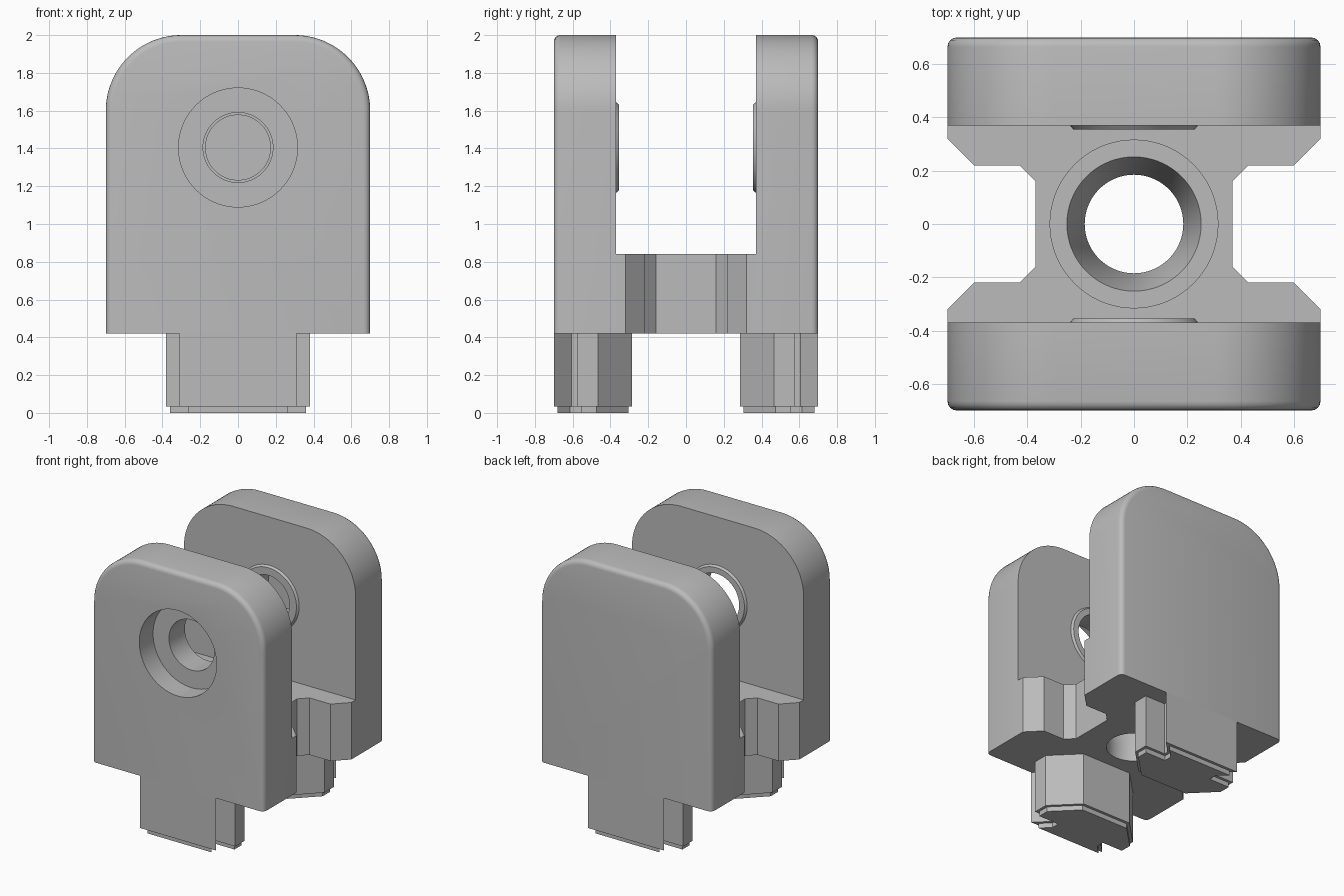
import bpy, bmesh, math
from mathutils import Vector

if "Cube" in bpy.data.objects:
    bpy.data.objects.remove(bpy.data.objects["Cube"], do_unlink=True)

COLOR = (0.5, 0.5, 0.5, 1)
grey = bpy.data.materials.new("light_grey")
grey.use_nodes = True
grey.diffuse_color = COLOR
bsdf = next(n for n in grey.node_tree.nodes if n.type == "BSDF_PRINCIPLED")
bsdf.inputs["Base Color"].default_value = COLOR


def make_object(name, bm):
    bmesh.ops.recalc_face_normals(bm, faces=bm.faces)
    mesh = bpy.data.meshes.new(name)
    bm.to_mesh(mesh)
    bm.free()
    mesh.materials.append(grey)
    obj = bpy.data.objects.new(name, mesh)
    bpy.context.collection.objects.link(obj)
    return obj


def activate(obj):
    bpy.ops.object.select_all(action="DESELECT")
    obj.select_set(True)
    bpy.context.view_layer.objects.active = obj


def prism(points, lo, hi, axis):
    """Extrude an outline along z (outline in xy) or y (outline in xz)."""
    bm = bmesh.new()
    place = lambda p, t: (p[0], p[1], t) if axis == "z" else (p[0], t, p[1])
    base = bm.faces.new([bm.verts.new(place(p, lo)) for p in points])
    ext = bmesh.ops.extrude_face_region(bm, geom=[base])
    move = Vector(place((0, 0), hi - lo))
    bmesh.ops.translate(bm, vec=move, verts=[v for v in ext["geom"] if isinstance(v, bmesh.types.BMVert)])
    return bm


def lathe(name, profile, axis, height=0.0, ring=False, sides=72):
    """Revolve (radius, offset) pairs around z, or around y at a height."""
    bm = bmesh.new()
    loops = []
    for r, t in profile:
        loop = []
        for i in range(sides):
            a = math.tau * i / sides
            u, v = r * math.cos(a), r * math.sin(a)
            loop.append(bm.verts.new((u, v, t) if axis == "z" else (u, t, v + height)))
        loops.append(loop)
    pairs = list(zip(loops, loops[1:]))
    if ring:
        pairs.append((loops[-1], loops[0]))
    else:
        bm.faces.new(loops[0])
        bm.faces.new(loops[-1])
    for a, b in pairs:
        for i in range(sides):
            j = (i + 1) % sides
            bm.faces.new((a[i], a[j], b[j], b[i]))
    return make_object(name, bm)


def cut(obj, cutter):
    cutter.hide_render = True
    mod = obj.modifiers.new("hole", "BOOLEAN")
    mod.object = cutter
    mod.operation = "DIFFERENCE"
    mod.solver = "EXACT"
    activate(obj)
    bpy.ops.object.modifier_apply(modifier=mod.name)
    bpy.data.objects.remove(cutter, do_unlink=True)


def smooth(obj):
    activate(obj)
    bpy.ops.object.shade_smooth_by_angle(angle=math.radians(28))


W, BASE, TOP = 0.7, 0.42, 2.0      # half width, underside, top
INNER, CORNER, HOLE_Z = 0.37, 0.4, 1.405


def mirrored(half, sy=1):
    """Complete a right-hand outline across x = 0."""
    return [(x, y * sy) for x, y in half] + [(-x, y * sy) for x, y in reversed(half)]


# Outline of the side plates: square below, rounded above
half_plate = [(W, BASE)]
for i in range(25):
    a = math.pi / 2 * i / 24
    half_plate.append((W - CORNER + CORNER * math.cos(a), TOP - CORNER + CORNER * math.sin(a)))


def side_plate(name, s):
    bm = prism(mirrored(half_plate), s * INNER, s * W, "y")
    # Rounded outer rim, square at the underside
    rim = [e for e in bm.edges
           if all(abs(v.co.y - s * W) < 1e-4 for v in e.verts)
           and not all(v.co.z < BASE + 1e-4 for v in e.verts)]
    bmesh.ops.bevel(bm, geom=rim, offset=0.035, segments=4, profile=0.5,
                    affect="EDGES", clamp_overlap=False)
    return make_object(name, bm)


# Foot outlines: dovetail front, narrow neck, chamfered inner end
foot = [(0.31, -0.7), (0.215, -0.605), (0.215, -0.575), (0.38, -0.575), (0.38, -0.465), (0.2, -0.285)]
foot_lip = [(0.262, -0.68), (0.195, -0.613), (0.195, -0.555), (0.36, -0.555), (0.36, -0.473), (0.192, -0.305)]

for side, s in (("front", -1), ("back", 1)):
    plate = side_plate(side + "_plate", s)
    if side == "front":
        # Counterbored through hole
        bore = 0.185
        profile = [(0.315, -0.8), (0.315, -0.54), (bore, -0.54), (bore, -0.3)]
    else:
        # Blind hole
        bore = 0.172
        profile = [(bore, 0.3), (bore, 0.6)]
    cut(plate, lathe("bore_cutter", profile, "y", HOLE_Z))
    smooth(plate)
    # Thin raised ring around the bore
    smooth(lathe(side + "_boss", [(bore, s * INNER), (0.24, s * INNER), (0.228, s * 0.355),
                                  (bore, s * 0.355)], "y", HOLE_Z, ring=True))
    make_object(side + "_foot", prism(mirrored(foot, -s), 0.035, BASE, "z"))
    make_object(side + "_foot_lip", prism(mirrored(foot_lip, -s), 0, 0.035, "z"))

# Bridge joining the plates, with chamfered waist
quarter = [(W, -INNER), (W, -0.32), (0.6, -0.22), (0.43, -0.22), (INNER, -0.16)]
right_half = quarter + [(x, -y) for x, y in reversed(quarter)]
bridge = make_object("bridge", prism(mirrored(right_half), BASE, 0.84, "z"))

# Stepped, tapered screw hole through the bridge
cut(bridge, lathe("screw_cutter", [(0.315, 1.0), (0.315, 0.74), (0.252, 0.74),
                                   (0.185, 0.52), (0.185, 0.3)], "z"))
smooth(bridge)
